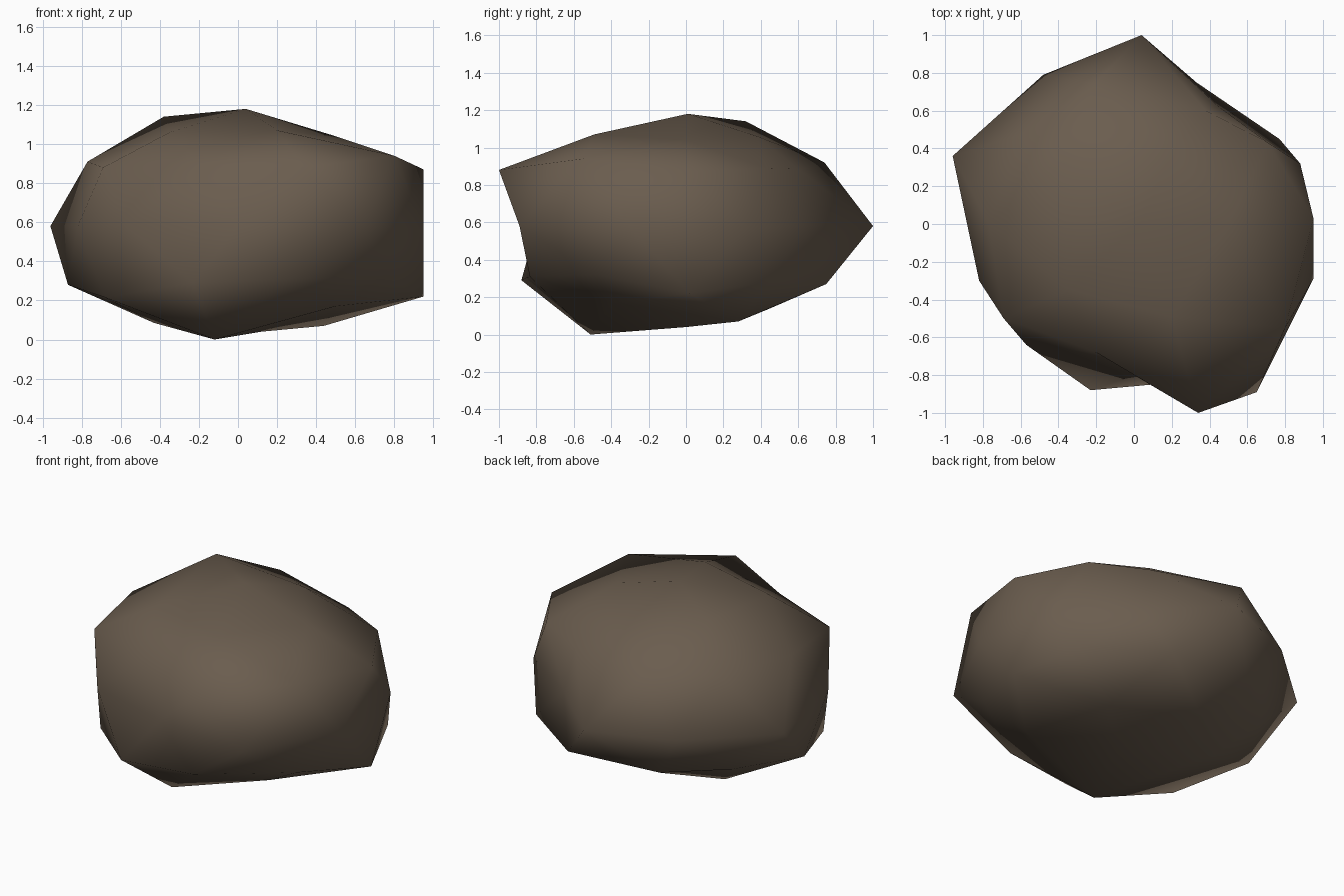
import bpy, bmesh, math

# Irregular boulder: an icosphere whose vertex rings are pushed to measured outlines.
# Each ring runs counter-clockwise from +x, as (x, y, z).
RINGS = [
    # crown
    [(.04, .01, 1.18)],
    [(.50, 0, 1.04), (.20, .38, 1.06), (-.38, .32, 1.14), (-.35, -.35, 1.06), (.20, -.49, 1.07)],
    # shoulder
    [(.95, .03, .87), (.71, .43, .89), (.38, .60, .885), (-.21, .74, .92), (-.58, .48, .90),
     (-.77, .01, .91), (-.69, -.50, .88), (-.20, -.68, .90), (.34, -1, .88), (.80, -.55, .94)],
    # waist
    [(.88, .32, .57), (.45, .62, .58), (.04, 1, .58), (-.48, .79, .57), (-.96, .36, .58),
     (-.82, -.30, .58), (-.57, -.64, .58), (0, -.80, .58), (.65, -.89, .58), (.95, -.29, .56)],
    # lower side
    [(.95, .02, .22), (.77, .45, .28), (.33, .75, .27), (-.30, .70, .28), (-.62, .42, .28),
     (-.87, .02, .28), (-.68, -.45, .215), (-.23, -.88, .29), (.26, -.835, .31), (.76, -.48, .32)],
    # underside
    [(.44, .28, .07), (-.14, .45, .14), (-.43, .21, .085), (-.12, -.51, 0), (.50, -.40, .17)],
    [(.12, 0, .04)],
]


def angle(v):
    return (math.atan2(v.co.y, v.co.x) + 0.05) % (2 * math.pi)


bm = bmesh.new()
bmesh.ops.create_icosphere(bm, subdivisions=2, radius=1)
ordered = sorted(bm.verts, key=lambda v: -v.co.z)
start = 0
for ring in RINGS:
    verts = sorted(ordered[start:start + len(ring)], key=angle)
    start += len(ring)
    for v, p in zip(verts, ring):
        v.co = p
bmesh.ops.recalc_face_normals(bm, faces=bm.faces)
for f in bm.faces:
    f.smooth = True

mesh = bpy.data.meshes.new("boulder")
bm.to_mesh(mesh)
bm.free()
boulder = bpy.data.objects.new("boulder", mesh)
bpy.context.collection.objects.link(boulder)

# Single stone colour
stone = bpy.data.materials.new("brown stone")
stone.diffuse_color = (.145, .109, .077, 1)
mesh.materials.append(stone)
